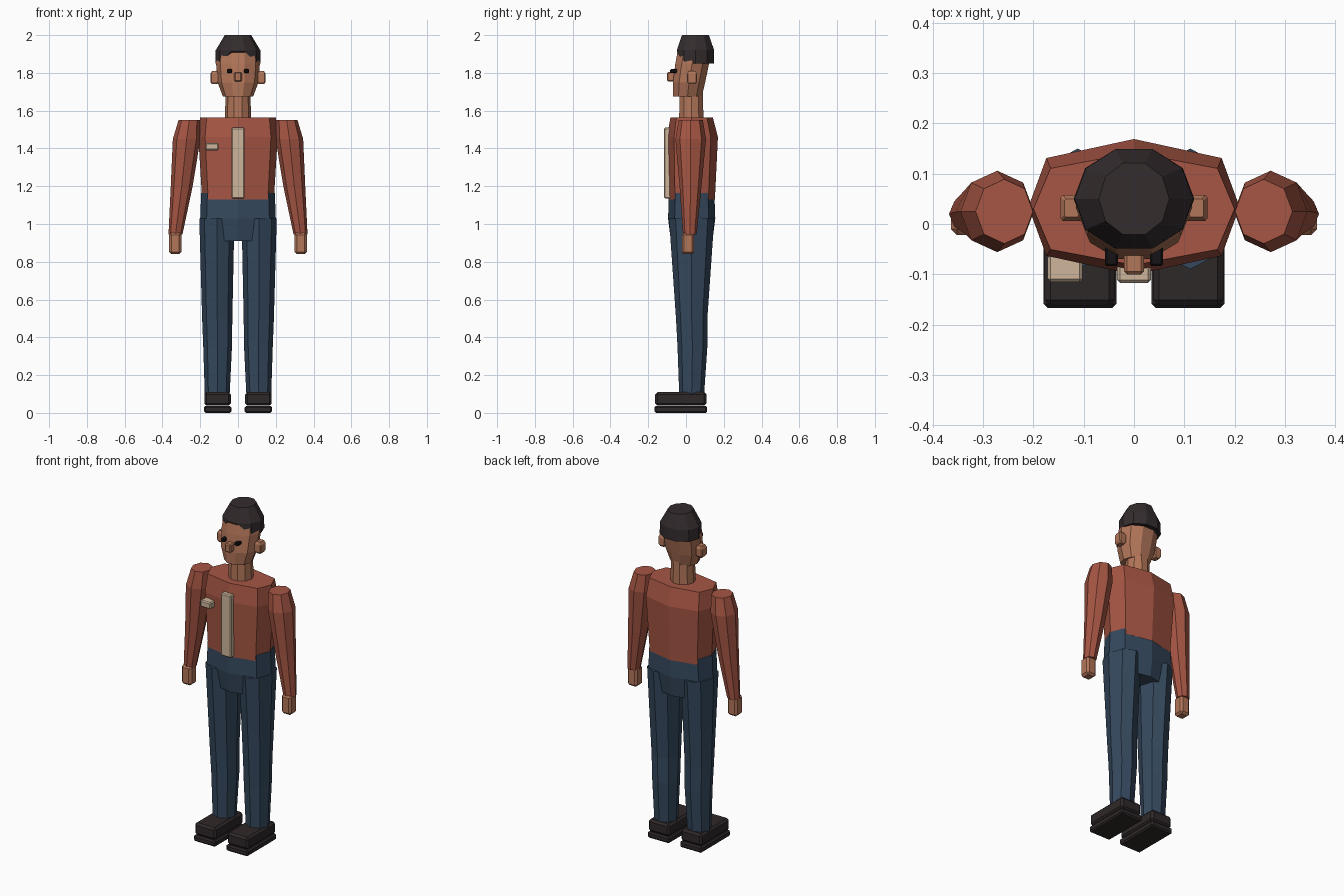
import bpy, bmesh, math
from mathutils import Vector

if bpy.data.objects.get("Cube"):
    bpy.data.objects.remove(bpy.data.objects["Cube"])


def material(name, r, g, b):
    m = bpy.data.materials.new(name)
    m.use_nodes = True
    m.diffuse_color = (r, g, b, 1)
    m.node_tree.nodes["Principled BSDF"].inputs["Base Color"].default_value = (r, g, b, 1)
    return m


SHIRT = material("rust shirt", 0.38, 0.092, 0.057)
SKIN = material("brown skin", 0.45, 0.18, 0.10)
PANTS = material("navy trousers", 0.035, 0.065, 0.11)
HAIR = material("dark hair", 0.034, 0.025, 0.027)
SHOE = material("dark leather", 0.028, 0.021, 0.022)
CREAM = material("cream trim", 0.62, 0.47, 0.33)
BLACK = material("black eyes", 0.008, 0.007, 0.008)


def finish(bm, name, mat):
    bmesh.ops.recalc_face_normals(bm, faces=bm.faces)
    mesh = bpy.data.meshes.new(name)
    bm.to_mesh(mesh)
    bm.free()
    mesh.materials.append(mat)
    obj = bpy.data.objects.new(name, mesh)
    bpy.context.collection.objects.link(obj)
    return obj


def polygon(n):
    return [(math.cos(math.tau * i / n), math.sin(math.tau * i / n)) for i in range(n)]


def loft(name, mat, rings, outline, edge=None):
    """Skin an outline through rings of (z, cx, cy, rx, ry); edge adjusts the lowest ring."""
    bm = bmesh.new()
    loops = []
    for k, (z, cx, cy, rx, ry) in enumerate(rings):
        loops.append([bm.verts.new((cx + u * rx, cy + v * ry,
                                    edge(v) if edge and k == 0 else z)) for u, v in outline])
    n = len(outline)
    for low, high in zip(loops, loops[1:]):
        for i in range(n):
            j = (i + 1) % n
            bm.faces.new((low[i], low[j], high[j], high[i]))
    bm.faces.new(loops[0][::-1])
    bm.faces.new(loops[-1])
    return finish(bm, name, mat)


def box(name, mat, low, high, bevel=0.006):
    low, high = Vector(low), Vector(high)
    bm = bmesh.new()
    bmesh.ops.create_cube(bm, size=1)
    for v in bm.verts:
        v.co = (low + high) / 2 + v.co * (high - low)
    bmesh.ops.bevel(bm, geom=bm.edges[:], offset=bevel, segments=1, affect='EDGES')
    return finish(bm, name, mat)


def mirror_copy(obj, name):
    """Make the right-hand twin of a left-hand part."""
    bm = bmesh.new()
    bm.from_mesh(obj.data)
    for v in bm.verts:
        v.co.x = -v.co.x
    return finish(bm, name, obj.data.materials[0])


# Broad eight-sided body outline
BODY = [(1, 0), (.83, .72), (0, 1), (-.83, .72), (-1, 0), (-.83, -.72), (0, -1), (.83, -.72)]
OCT, DEC = polygon(8), polygon(10)

# Torso and hips
loft("shirt_torso", SHIRT, [(1.13, 0, .03, .19, .123), (1.46, 0, .034, .21, .135),
                            (1.565, 0, .03, .2, .112)], BODY)
loft("hips", PANTS, [(.91, 0, .03, .15, .11), (1.03, 0, .03, .2, .125),
                     (1.165, 0, .03, .195, .12)], BODY)
box("shirt_placket", CREAM, (-.034, -.117, 1.135), (.034, -.08, 1.51))
box("chest_badge", CREAM, (-.172, -.115, 1.39), (-.102, -.06, 1.43))

# Neck, head and hair
loft("neck", SKIN, [(1.55, 0, .028, .07, .068), (1.7, 0, .028, .065, .064)], DEC)
loft("head", SKIN, [(1.675, 0, .008, .08, .08), (1.75, 0, .016, .108, .09),
                    (1.85, 0, .033, .116, .094), (1.925, 0, .045, .108, .092)], DEC)
loft("hair", HAIR, [(1.85, 0, .05, .12, .104), (1.92, 0, .05, .118, .104),
                    (2, 0, .05, .07, .075)], DEC, lambda v: 1.912 if v < -.8 else 1.85)
box("nose", SKIN, (-.02, -.1, 1.755), (.02, -.05, 1.805))

# Paired parts, built on the left and mirrored
pairs = [
    loft("ear", SKIN, [(1.74, .124, .032, .014, .018), (1.753, .124, .032, .022, .026),
                       (1.795, .124, .032, .022, .026), (1.81, .124, .032, .014, .018)],
         [(1, .8), (.8, 1), (-.8, 1), (-1, .8), (-1, -.8), (-.8, -1), (.8, -1), (1, -.8)]),
    box("eye", BLACK, (.032, -.084, 1.8), (.058, -.04, 1.82), .004),
    loft("sleeve", SHIRT, [(.945, .331, .02, .037, .036), (1.2, .298, .024, .058, .058),
                           (1.45, .272, .025, .073, .081), (1.55, .258, .025, .057, .064)], OCT),
    box("hand", SKIN, (.3, -.022, .84), (.364, .043, .955), .012),
    loft("trouser_leg", PANTS, [(.1, .11, .03, .066, .066), (.35, .108, .034, .076, .079),
                                (.5, .11, .03, .08, .083), (1.03, .112, .03, .093, .12)], OCT),
    box("shoe_upper", SHOE, (.038, -.163, .038), (.178, .108, .11), .012),
    box("shoe_sole", SHOE, (.035, -.167, 0), (.18, .112, .037), .008),
]
for part in pairs:
    base = part.name
    mirror_copy(part, "right_" + base)
    part.name = "left_" + base
